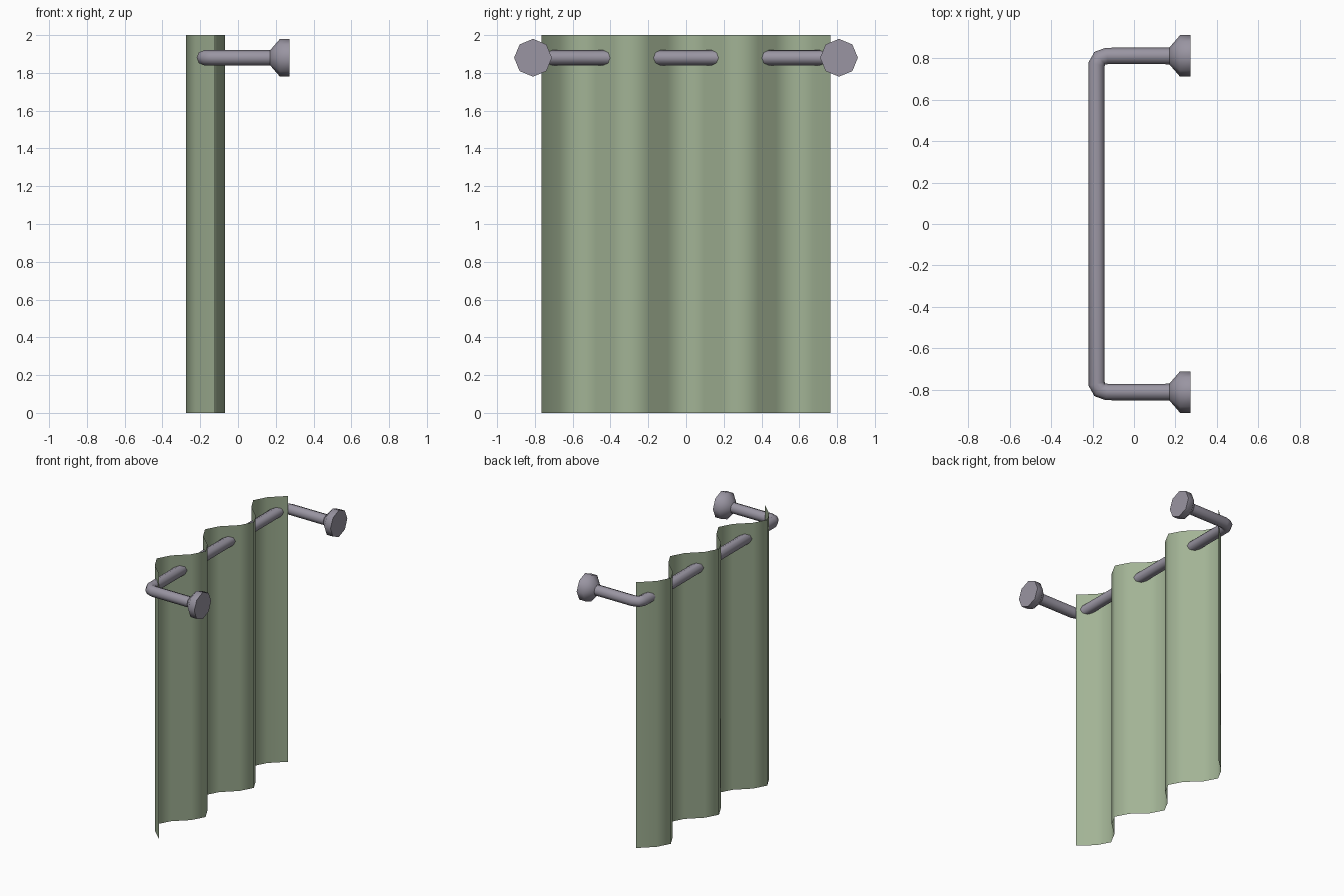
import bpy, bmesh, math
from mathutils import Vector

cube = bpy.data.objects.get("Cube")
if cube:
    bpy.data.objects.remove(cube, do_unlink=True)

SIDES = 8
ROD_X, ROD_Y, ROD_Z = -0.18, 0.81, 1.88
ROD_R, FLANGE_R = 0.04, 0.1


def make_material(name, rgb):
    mat = bpy.data.materials.new(name)
    mat.use_nodes = True
    mat.diffuse_color = (*rgb, 1)
    mat.node_tree.nodes["Principled BSDF"].inputs["Base Color"].default_value = (*rgb, 1)
    return mat


def finish(bm, name, mat, angle):
    mesh = bpy.data.meshes.new(name)
    bm.to_mesh(mesh)
    bm.free()
    obj = bpy.data.objects.new(name, mesh)
    bpy.context.collection.objects.link(obj)
    mesh.materials.append(mat)
    bpy.ops.object.select_all(action='DESELECT')
    obj.select_set(True)
    bpy.context.view_layer.objects.active = obj
    bpy.ops.object.shade_smooth_by_angle(angle=math.radians(angle))
    return obj


def sweep(name, path, radii, mat):
    """Tube through level path points, one radius per point, ends capped."""
    bm = bmesh.new()
    up = Vector((0, 0, 1))
    rings = []
    for i, (p, r) in enumerate(zip(path, radii)):
        into = (p - path[max(i - 1, 0)]).normalized()
        out = (path[min(i + 1, len(path) - 1)] - p).normalized()
        side = (into + out).normalized().cross(up)
        angles = [math.tau * k / SIDES for k in range(SIDES)]
        rings.append([bm.verts.new(p + r * (math.cos(a) * side + math.sin(a) * up))
                      for a in angles])
    for a, b in zip(rings, rings[1:]):
        for k in range(SIDES):
            n = (k + 1) % SIDES
            bm.faces.new((a[k], a[n], b[n], b[k]))
    bm.faces.new(rings[0])
    bm.faces.new(rings[-1])
    bmesh.ops.recalc_face_normals(bm, faces=bm.faces)
    return finish(bm, name, mat, 47)


fabric = make_material("sage green fabric", (0.36, 0.45, 0.30))
metal = make_material("grey metal", (0.32, 0.30, 0.36))

# Curtain: a single wavy sheet, six segments per fold
bm = bmesh.new()
SEGMENTS, WIDTH, HEIGHT = 16, 1.53, 2.0
columns = []
for i in range(SEGMENTS + 1):
    step = i - SEGMENTS / 2
    x = -0.172 - 0.103 * math.cos(step * math.pi / 3)
    y = step * WIDTH / SEGMENTS
    columns.append([bm.verts.new((x, y, z)) for z in (0, HEIGHT)])
for a, b in zip(columns, columns[1:]):
    bm.faces.new((a[0], b[0], b[1], a[1]))
finish(bm, "curtain", fabric, 80)

# Rod: straight bar with a bevelled corner and an arm at each end
half = [(0.18, ROD_Y), (-0.13, ROD_Y), (-0.165, 0.799), (ROD_X, 0.77)]
outline = half + [(x, -y) for x, y in reversed(half)]
rod_path = [Vector((x, y, ROD_Z)) for x, y in outline]
sweep("curtain_rod", rod_path, [ROD_R] * len(rod_path), metal)

# Wall flanges: cone widening to a flat disc
for name, y in (("front_wall_flange", -ROD_Y), ("back_wall_flange", ROD_Y)):
    sweep(name, [Vector((x, y, ROD_Z)) for x in (0.17, 0.222, 0.273)],
          [ROD_R, FLANGE_R, FLANGE_R], metal)
